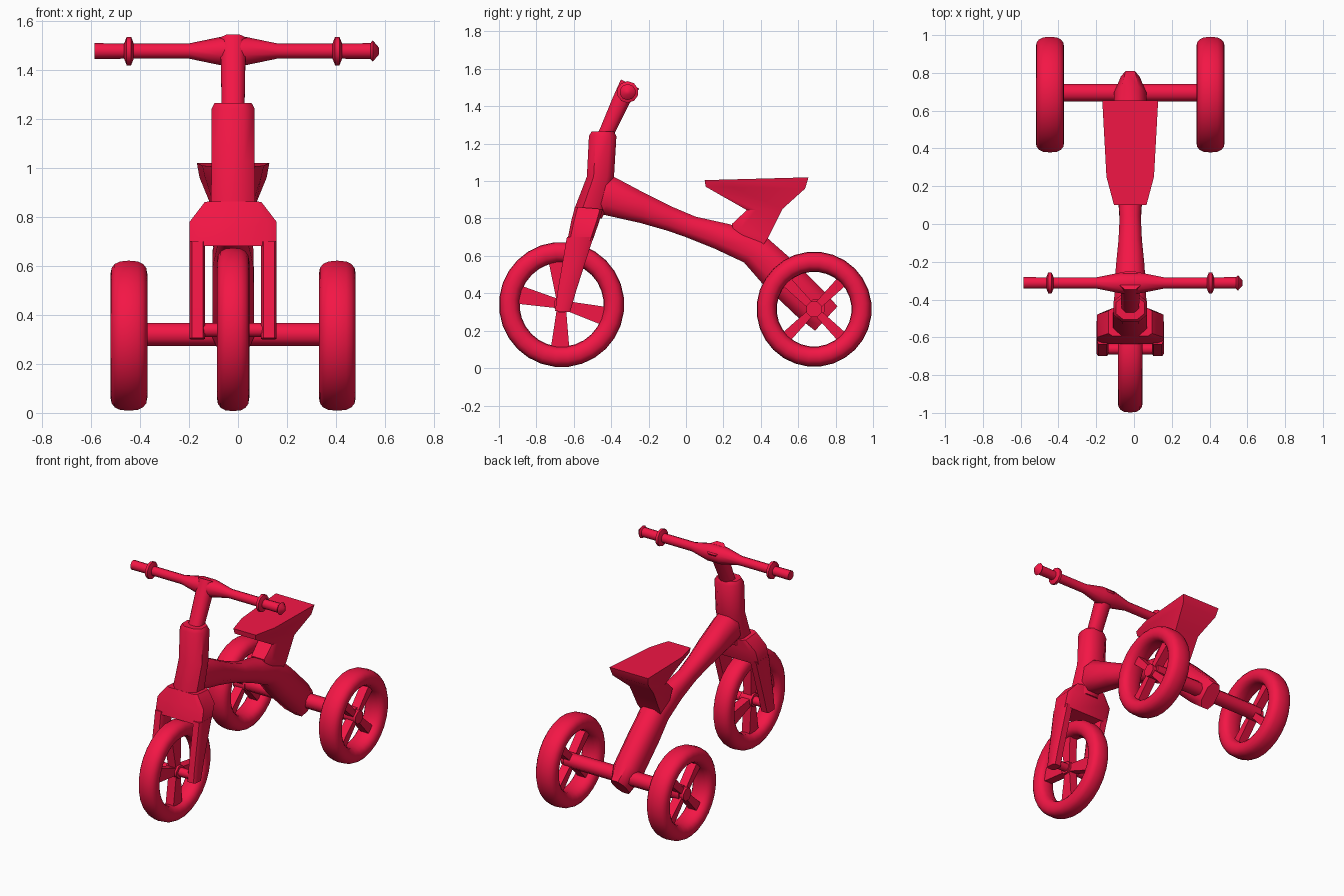
import bpy, bmesh, math
from mathutils import Vector

if "Cube" in bpy.data.objects:
    bpy.data.objects.remove(bpy.data.objects["Cube"])

CX = -0.02  # symmetry plane of the tricycle
red = bpy.data.materials.new("red_plastic")
red.diffuse_color = (0.9, 0.008, 0.06, 1)
red.use_nodes = True
red.node_tree.nodes["Principled BSDF"].inputs["Base Color"].default_value = red.diffuse_color


def loft(name, rings, closed=False, angle=50):
    """Skin a list of equal-length point rings; cap the ends unless closed."""
    bm = bmesh.new()
    rows = [[bm.verts.new(p) for p in r] for r in rings]
    pairs = list(zip(rows, rows[1:])) + ([(rows[-1], rows[0])] if closed else [])
    for a, b in pairs:
        for i in range(len(a)):
            j = (i + 1) % len(a)
            bm.faces.new((a[i], a[j], b[j], b[i]))
    if not closed:
        bm.faces.new(rows[0])
        bm.faces.new(rows[-1])
    bmesh.ops.recalc_face_normals(bm, faces=bm.faces)
    me = bpy.data.meshes.new(name)
    bm.to_mesh(me)
    bm.free()
    for p in me.polygons:
        p.use_smooth = True
    me.set_sharp_from_angle(angle=math.radians(angle))
    me.materials.append(red)
    ob = bpy.data.objects.new(name, me)
    bpy.context.collection.objects.link(ob)
    return ob


def oct_ring(a, b, hw, c=0.5, x=CX):
    """Chamfered section between two (y, z) points with half-width hw."""
    a, b = Vector((x, *a)), Vector((x, *b))
    mid, v, k = (a + b) / 2, (b - a) / 2, 1 - c
    uv = [(1, -k), (1, k), (k, 1), (-k, 1), (-1, k), (-1, -k), (-k, -1), (k, -1)]
    return [mid + Vector((hw * p, 0, 0)) + v * q for p, q in uv]


def tube(name, secs, c=0.5, x=CX):
    return loft(name, [oct_ring(a, b, w, c, x) for a, b, w in secs])


def x_lathe(name, profile, y, z, n, closed=False, angle=50):
    """Revolve (x, radius) points about an axis parallel to x."""
    circle = [2 * math.pi * (i + 0.5) / n for i in range(n)]
    return loft(name, [[(px, y + r * math.cos(t), z + r * math.sin(t)) for t in circle]
                       for px, r in profile], closed, angle)


def wheel(name, x, y, z, R, hole, width, angles, w_in, w_out):
    # tyre with a squarish rounded section
    rm, rt, prof = (R + hole) / 2, (R - hole) / 2, []
    for i in range(16):
        t = 2 * math.pi * i / 16
        c, s = math.cos(t), math.sin(t)
        prof.append((x + width / 2 * math.copysign(abs(c) ** 0.75, c),
                     rm + rt * math.copysign(abs(s) ** 0.85, s)))
    x_lathe(name + "_tyre", prof, y, z, 28, True, 60)
    # flared spokes
    for k, deg in enumerate(angles):
        t = math.radians(deg)
        d, s = Vector((0, math.cos(t), math.sin(t))), Vector((0, -math.sin(t), math.cos(t)))
        rings = [[Vector((x, y, z)) + d * r + s * w * q + Vector((0.03 * p, 0, 0))
                  for p, q in ((1, 1), (-1, 1), (-1, -1), (1, -1))]
                 for r, w in ((0.0, w_in), (hole + 0.015, w_out))]
        loft(f"{name}_spoke_{k + 1}", rings, angle=30)
    x_lathe(name + "_hub", [(x - 0.045, 0.045), (x + 0.045, 0.045)], y, z, 8)


# wheels
wheel("front_wheel", CX, -0.665, 0.34, 0.335, 0.225, 0.132, (95, 167, 268, 345), 0.022, 0.05)
for side, x in (("left", CX - 0.425), ("right", CX + 0.425)):
    wheel(f"rear_{side}_wheel", x, 0.685, 0.315, 0.308, 0.2, 0.15, (45, 135, 225, 315), 0.018, 0.03)

# axles
x_lathe("rear_axle", [(CX - 0.44, 0.05), (CX + 0.44, 0.05)], 0.695, 0.32, 8)
x_lathe("front_axle", [(CX - 0.16, 0.03), (CX + 0.16, 0.03)], -0.662, 0.338, 8)

# main frame beam, swept from head tube to rear axle
tube("frame", [
    ((-0.47, 0.83), (-0.45, 1.03), 0.08),
    ((-0.44, 0.82), (-0.38, 1.02), 0.085),
    ((-0.24, 0.775), (-0.22, 0.935), 0.076),
    ((-0.10, 0.735), (-0.08, 0.865), 0.062),
    ((0.00, 0.70), (0.05, 0.81), 0.056),
    ((0.15, 0.64), (0.23, 0.77), 0.066),
    ((0.31, 0.565), (0.43, 0.70), 0.083),
    ((0.41, 0.45), (0.555, 0.59), 0.085),
    ((0.60, 0.27), (0.73, 0.42), 0.085),
    ((0.69, 0.20), (0.81, 0.33), 0.05)])

# head tube
tube("head_tube", [
    ((-0.585, 0.80), (-0.45, 0.80), 0.09),
    ((-0.594, 0.858), (-0.43, 0.84), 0.09),
    ((-0.53, 1.024), (-0.385, 1.024), 0.088),
    ((-0.519, 1.24), (-0.372, 1.24), 0.088),
    ((-0.505, 1.265), (-0.385, 1.265), 0.075)])

# steering stem
tube("stem", [
    ((-0.49, 1.22), (-0.415, 1.19), 0.047),
    ((-0.46, 1.28), (-0.385, 1.25), 0.047),
    ((-0.39, 1.45), (-0.305, 1.41), 0.05),
    ((-0.348, 1.543), (-0.25, 1.495), 0.055)])

# fork crown and legs
tube("fork_crown", [
    ((-0.635, 0.68), (-0.50, 0.68), 0.177),
    ((-0.615, 0.78), (-0.465, 0.78), 0.177),
    ((-0.594, 0.862), (-0.445, 0.85), 0.115)], c=0.2)
for side, s in (("left", -1), ("right", 1)):
    tube(f"fork_{side}_leg", [
        ((-0.70, 0.305), (-0.62, 0.30), 0.032),
        ((-0.685, 0.42), (-0.585, 0.42), 0.032),
        ((-0.637, 0.70), (-0.495, 0.70), 0.032)], x=CX + s * 0.146, c=0.3)

# handlebar with grip collars and right end cap
L, Rr = CX - 0.565, CX + 0.565
x_lathe("handlebar", [(L, 0.032), (CX - 0.38, 0.031), (CX - 0.18, 0.031), (CX - 0.05, 0.058),
                      (CX + 0.05, 0.058), (CX + 0.18, 0.031), (CX + 0.38, 0.031), (Rr, 0.032)],
        -0.312, 1.476, 10)
for side, s in (("left", -1), ("right", 1)):
    x = CX + s * 0.425
    x_lathe(f"grip_{side}_collar", [(x - 0.02, 0.03), (x - 0.009, 0.058), (x + 0.009, 0.058),
                                    (x + 0.02, 0.03)], -0.312, 1.476, 10)
x_lathe("grip_end_cap", [(Rr - 0.005, 0.032), (Rr + 0.005, 0.043), (Rr + 0.03, 0.014)],
        -0.312, 1.476, 10)

# seat: tapered plan shrinking into its post
plan = [(0.58, 0), (0.85, 0.27), (1, 1)]
plan += [(-w, t) for w, t in reversed(plan)]
seat = []
for (ya, za), (yb, zb), hw in (
        ((0.10, 1.005), (0.655, 1.02), 0.148),
        ((0.105, 0.97), (0.637, 0.96), 0.137),
        ((0.325, 0.845), (0.515, 0.85), 0.092),
        ((0.245, 0.77), (0.435, 0.69), 0.085),
        ((0.27, 0.68), (0.40, 0.64), 0.07)):
    seat.append([(CX + w * hw, ya + (yb - ya) * t, za + (zb - za) * t) for w, t in plan])
loft("seat", seat, angle=45)
